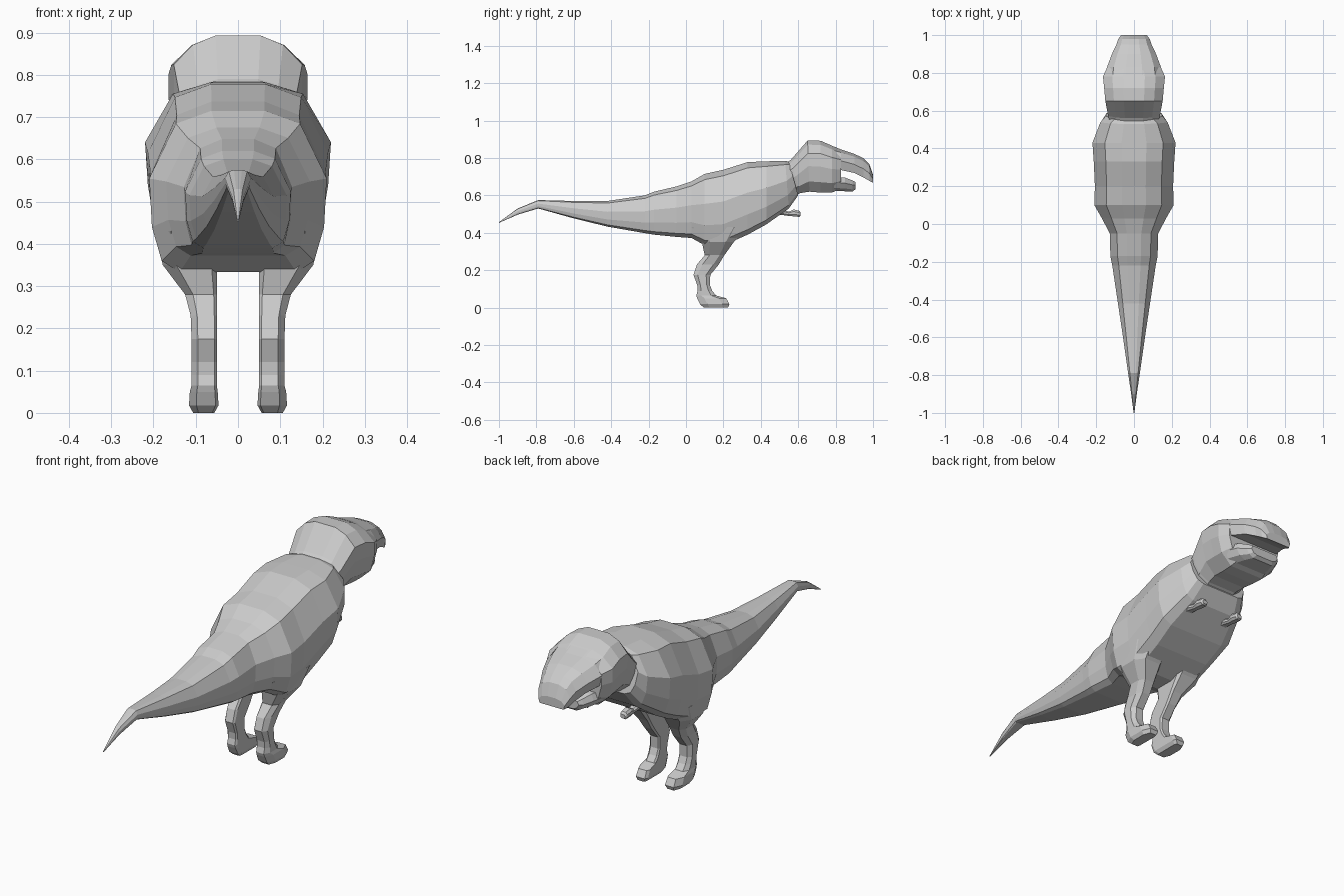
import bpy, bmesh

# Half cross-section as (width fraction, height fraction), top to bottom
BODY = [(.3, 1), (.7, .92), (1, .58), (.97, .28), (.86, .07), (.66, 0)]
HEAD = [(.35, 1), (.7, .92), (1, .75), (1, .5), (.88, .2), (.55, 0)]
SNOUT = [(.3, 1), (.75, .85), (1, .45), (.92, 0)]
JAW = [(.9, 1), (1, .6), (.85, .2), (.6, 0)]
LIMB = [(.6, 1), (1, .7), (1, .3), (.6, 0)]


def loft(name, rings, mirror=False):
    """Skin closed rings of points with flat faces and cap both ends."""
    bm = bmesh.new()
    loops = [[bm.verts.new(p) for p in ring] for ring in rings]
    n = len(loops[0])
    for a, b in zip(loops, loops[1:]):
        for i in range(n):
            j = (i + 1) % n
            bm.faces.new((a[i], a[j], b[j], b[i]))
    bm.faces.new(loops[0])
    bm.faces.new(loops[-1])
    bmesh.ops.recalc_face_normals(bm, faces=bm.faces)
    me = bpy.data.meshes.new(name)
    bm.to_mesh(me)
    bm.free()
    ob = bpy.data.objects.new(name, me)
    bpy.context.collection.objects.link(ob)
    if mirror:
        ob.modifiers.new("Mirror", 'MIRROR')
    return ob


def along_y(section, stations, x0=0):
    """Stations: (y, top z, bottom z, half width, forward lean of the bottom)."""
    rings = []
    for y, zt, zb, w, lean in stations:
        half = [(w * u, y + lean * (1 - t), zb + (zt - zb) * t) for u, t in section]
        rings.append([(x0 + x, yy, z) for x, yy, z in half]
                     + [(x0 - x, yy, z) for x, yy, z in reversed(half)])
    return rings


def along_z(stations):
    """Stations: (z, back y, front y, inner x, outer x), chamfered corners."""
    rings = []
    for z, yb, yf, xi, xo in stations:
        cx, cy = (xo - xi) * .25, (yf - yb) * .25
        rings.append([(xi, yb + cy * .4, z), (xi + cx * .4, yb, z), (xo - cx, yb, z),
                      (xo, yb + cy, z), (xo, yf - cy, z), (xo - cx, yf, z),
                      (xi + cx * .4, yf, z), (xi, yf - cy * .4, z)])
    return rings


# Torso and tail in one skin
loft("body_and_tail", along_y(BODY, [
    (-1.0, .457, .453, .002, 0), (-.9, .53, .497, .015, 0),
    (-.79, .575, .53, .031, 0), (-.6, .57, .477, .058, 0),
    (-.42, .57, .433, .085, 0), (-.22, .60, .398, .115, 0),
    (-.17, .62, .39, .125, 0), (-.05, .648, .378, .128, 0),
    (.03, .675, .372, .17, 0), (.1, .715, .333, .21, 0),
    (.2, .737, .333, .207, 0), (.33, .778, .39, .213, 0),
    (.43, .782, .445, .22, 0), (.53, .785, .53, .178, .02),
    (.55, .78, .6, .15, .05)]))

# Skull with neck
loft("skull", along_y(HEAD, [
    (.52, .765, .59, .125, .05), (.56, .79, .612, .137, .05),
    (.65, .893, .62, .152, .01), (.72, .892, .615, .158, 0),
    (.78, .866, .615, .164, 0), (.83, .842, .635, .142, 0)]))

# Open jaws
loft("upper_jaw", along_y(SNOUT, [
    (.79, .862, .72, .15, 0), (.83, .845, .735, .143, 0),
    (.9, .822, .72, .117, 0), (.95, .798, .695, .093, 0),
    (.98, .768, .678, .083, 0), (1.0, .71, .668, .068, 0)]))
loft("lower_jaw", along_y(JAW, [
    (.79, .70, .625, .135, 0), (.85, .695, .622, .115, 0),
    (.89, .68, .62, .09, 0), (.905, .672, .632, .075, 0)]))

# Legs with thigh, hock and foot
loft("leg", along_z([
    (.43, .03, .33, .05, .195), (.35, .085, .255, .05, .178),
    (.28, .1, .205, .05, .125), (.23, .058, .175, .05, .112),
    (.175, .04, .13, .05, .11), (.12, .06, .128, .05, .11),
    (.09, .062, .14, .05, .11), (.065, .055, .16, .05, .11),
    (.05, .06, .215, .048, .114), (.018, .075, .232, .046, .116),
    (0, .095, .225, .056, .106)]), mirror=True)

# Small forearms
loft("forearm", along_y(LIMB, [
    (.44, .55, .49, .03, 0), (.51, .525, .496, .022, 0),
    (.55, .513, .49, .016, 0), (.575, .525, .488, .02, 0),
    (.605, .518, .485, .018, 0), (.613, .508, .49, .012, 0)], x0=.1), mirror=True)
